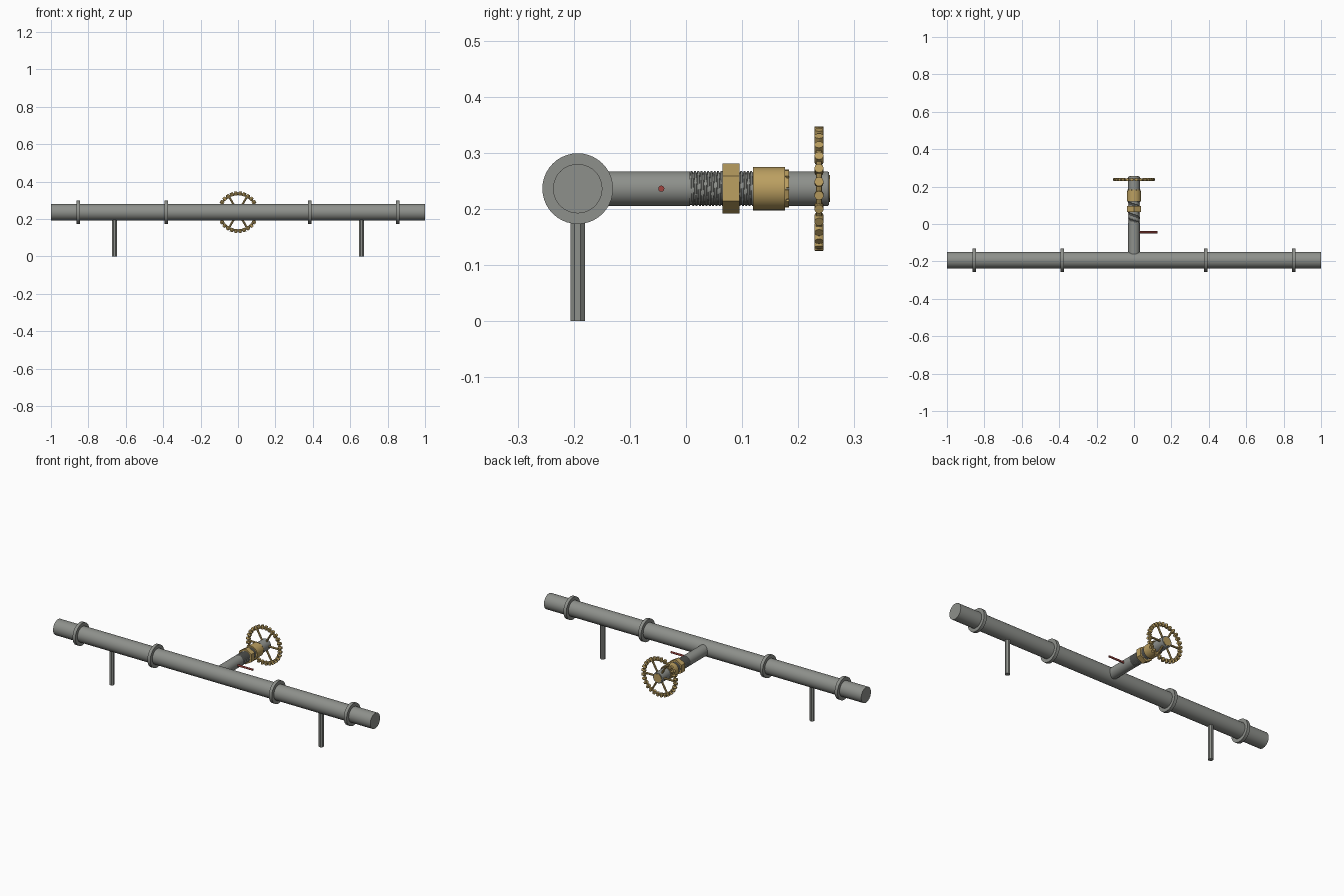
import bpy, bmesh
from math import pi, cos, sin, radians
from mathutils import Vector, Matrix

if "Cube" in bpy.data.objects:
    bpy.data.objects.remove(bpy.data.objects["Cube"])

ZC, YP = 0.236, -0.193      # pipe axis height, main pipe depth


def material(name, col):
    m = bpy.data.materials.new(name)
    m.diffuse_color = (*col, 1)
    m.use_nodes = True
    m.node_tree.nodes["Principled BSDF"].inputs["Base Color"].default_value = m.diffuse_color
    return m


STEEL = material("steel", (0.27, 0.28, 0.26))
BRASS = material("brass", (0.50, 0.35, 0.12))
RED = material("dark_red", (0.35, 0.06, 0.05))


def finish(name, bm, mat=STEEL):
    bmesh.ops.recalc_face_normals(bm, faces=bm.faces)
    me = bpy.data.meshes.new(name)
    bm.to_mesh(me)
    bm.free()
    ob = bpy.data.objects.new(name, me)
    bpy.context.collection.objects.link(ob)
    me.materials.append(mat)
    bpy.ops.object.select_all(action='DESELECT')
    ob.select_set(True)
    bpy.context.view_layer.objects.active = ob
    bpy.ops.object.shade_smooth_by_angle(angle=radians(30))
    return ob


def add_lathe(bm, profile, axis, origin, sides, phase=0.0):
    """Capped revolve of (distance, radius) pairs about an axis."""
    a = Vector(axis).normalized()
    u = Vector((0, 0, 1)) if abs(a.z) < 0.9 else Vector((1, 0, 0))
    u = (u - a * u.dot(a)).normalized()
    v = a.cross(u)
    o = Vector(origin)
    rings = [[bm.verts.new(o + a * d + (u * cos(t) + v * sin(t)) * r)
              for t in (phase + 2 * pi * i / sides for i in range(sides))]
             for d, r in profile]
    for p, q in zip(rings, rings[1:]):
        for i in range(sides):
            j = (i + 1) % sides
            bm.faces.new((p[i], p[j], q[j], q[i]))
    bm.faces.new(rings[0])
    bm.faces.new(rings[-1])


def lathe(name, profile, axis, origin, sides=32, mat=STEEL, phase=0.0):
    bm = bmesh.new()
    add_lathe(bm, profile, axis, origin, sides, phase)
    return finish(name, bm, mat)


X, Y, Z = (1, 0, 0), (0, 1, 0), (0, 0, 1)

# Main pipe, flanges and legs
lathe("main_pipe", [(-1, 0.044), (1, 0.044)], X, (0, YP, ZC), 40)
for s, side in ((-1, "left"), (1, "right")):
    for x, pos in ((0.383, "inner"), (0.855, "outer")):
        lathe(f"flange_{side}_{pos}", [(-0.009, 0.063), (0.009, 0.063)],
              X, (s * x, YP, ZC), 40)
    lathe(f"leg_{side}", [(0, 0.0138), (0.2, 0.0138)], Z, (s * 0.66, YP, 0), 8, phase=pi / 8)

# Branch pipe with a recessed section for the thread
lathe("branch_pipe", [(-0.19, 0.031), (0.007, 0.031), (0.007, 0.0288), (0.122, 0.0288),
                      (0.122, 0.031), (0.252, 0.031), (0.255, 0.029)], Y, (0, 0, ZC))
lathe("end_cap", [(0.25, 0.024), (0.2565, 0.024)], Y, (0, 0, ZC), mat=BRASS)

# Helical thread
bm = bmesh.new()
turns, steps, pitch = 19, 32, 0.0059
prev = None
for i in range(turns * steps + 1):
    t = 2 * pi * i / steps
    y = 0.01 + pitch * i / steps
    cur = [bm.verts.new((r * sin(t), y + dy, ZC + r * cos(t)))
           for r, dy in ((0.0284, -0.0022), (0.0313, -0.0015), (0.0313, 0.0015), (0.0284, 0.0022))]
    if prev:
        for k in range(3):
            bm.faces.new((prev[k], prev[k + 1], cur[k + 1], cur[k]))
    prev = cur
finish("screw_thread", bm)

# Brass fittings
lathe("hex_nut", [(0.065, 0.0445), (0.095, 0.0445)], Y, (0, 0, ZC), 6, BRASS)
lathe("collar", [(0.119, 0.0385), (0.176, 0.0385)], Y, (0, 0, ZC), 32, BRASS)
lathe("collar_rim", [(0.174, 0.0335), (0.179, 0.0335)], Y, (0, 0, ZC), 32, BRASS)
bm = bmesh.new()
for i in range(10):
    m = (Matrix.Translation((0, 0.18, ZC)) @ Matrix.Rotation(2 * pi * i / 10, 4, 'Y')
         @ Matrix.Translation((0, 0, 0.031)) @ Matrix.Diagonal((0.017, 0.008, 0.006, 1)))
    bmesh.ops.create_cube(bm, size=1, matrix=m)
finish("collar_teeth", bm, BRASS)

# Red pin on the branch
lathe("pin", [(0.0, 0.0055), (0.125, 0.0055)], X, (0, -0.044, ZC), 12, RED)

# Handwheel: rim ring, radial grip studs, spokes
WHEEL = Vector((0, 0.237, ZC))
bm = bmesh.new()
N, M, R, r = 56, 10, 0.0985, 0.006
rows = [[bm.verts.new(WHEEL + Vector(((R + r * cos(b)) * cos(a), r * sin(b), (R + r * cos(b)) * sin(a))))
         for b in (2 * pi * j / M for j in range(M))]
        for a in (2 * pi * i / N for i in range(N))]
for i in range(N):
    p, q = rows[i], rows[(i + 1) % N]
    for j in range(M):
        k = (j + 1) % M
        bm.faces.new((p[j], p[k], q[k], q[j]))
finish("wheel_rim", bm, BRASS)

bm = bmesh.new()
for i in range(28):
    a = 2 * pi * (i + 0.5) / 28
    add_lathe(bm, [(0.090, 0.0082), (0.111, 0.0082)], (cos(a), 0, sin(a)), WHEEL, 12)
finish("wheel_grips", bm, BRASS)

bm = bmesh.new()
for i in range(6):
    a = 2 * pi * i / 6
    add_lathe(bm, [(0.02, 0.0055), (0.096, 0.0055)], (cos(a), 0, sin(a)), WHEEL, 10)
finish("wheel_spokes", bm, BRASS)
